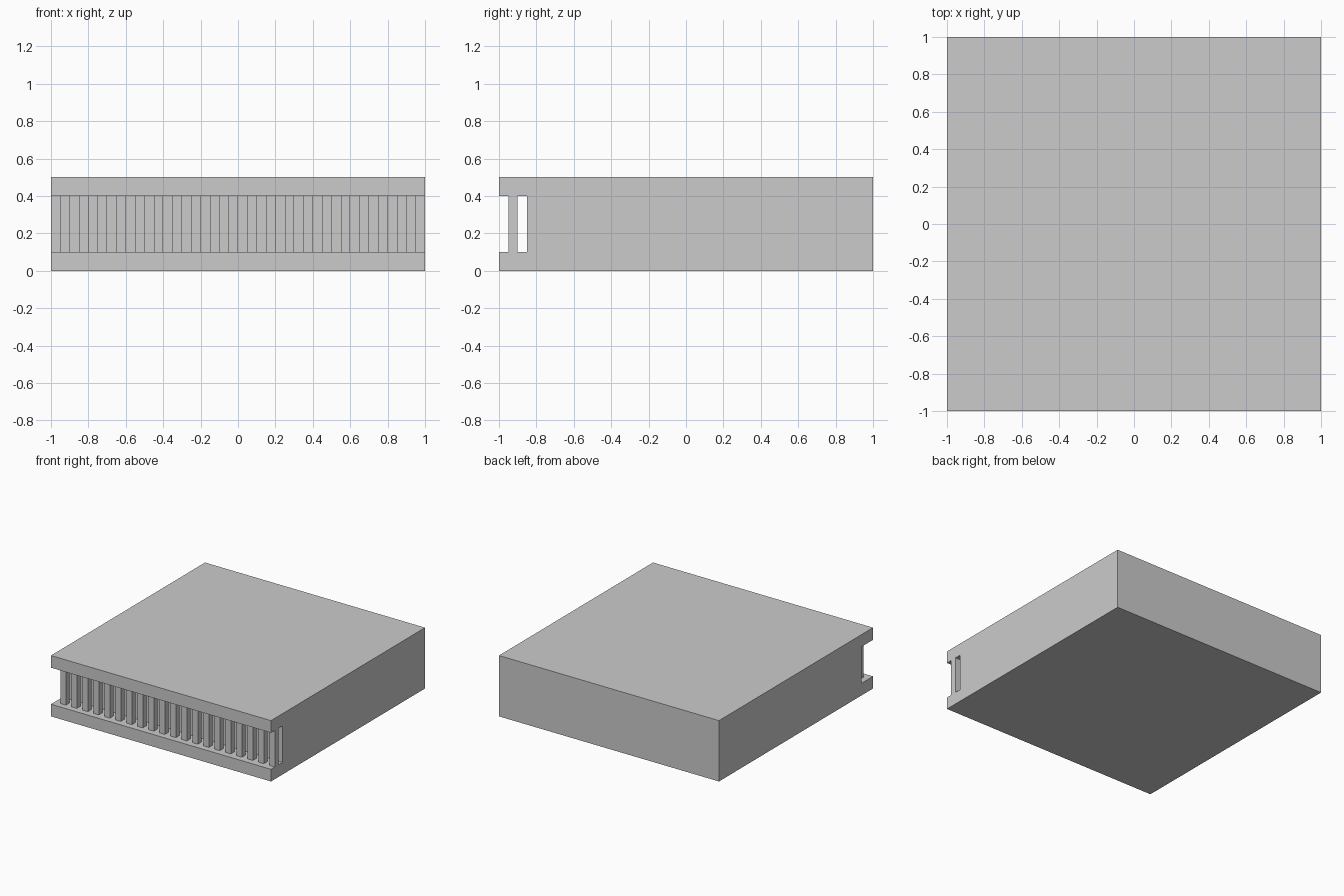
import bpy, bmesh
from mathutils import Vector

if "Cube" in bpy.data.objects:
    bpy.data.objects.remove(bpy.data.objects["Cube"])


def finish(name, bm):
    bmesh.ops.recalc_face_normals(bm, faces=bm.faces)
    mesh = bpy.data.meshes.new(name)
    bm.to_mesh(mesh)
    bm.free()
    obj = bpy.data.objects.new(name, mesh)
    bpy.context.collection.objects.link(obj)
    return obj


# Body: C-shaped side profile (y, z) extruded across the width
profile = [(-1, 0), (1, 0), (1, 0.5), (-1, 0.5),
           (-1, 0.4), (-0.85, 0.4), (-0.85, 0.1), (-1, 0.1)]
bm = bmesh.new()
side = bm.faces.new([bm.verts.new((-1, y, z)) for y, z in profile])
ext = bmesh.ops.extrude_face_region(bm, geom=[side], use_keep_orig=True)
bmesh.ops.translate(bm, vec=(2, 0, 0),
                    verts=[g for g in ext["geom"] if isinstance(g, bmesh.types.BMVert)])
body = finish("grille_block", bm)

# Front bars: 20 square posts, ends sunk slightly into the slabs
bm = bmesh.new()
for i in range(20):
    cube = bmesh.ops.create_cube(bm, size=1)
    for v in cube["verts"]:
        v.co = Vector((v.co.x * 0.05, v.co.y * 0.05, v.co.z * 0.34)) \
            + Vector((-0.925 + 0.1 * i, -0.925, 0.25))
bars = finish("front_bars", bm)
bars.hide_render = True

# Fuse the bars with the body
union = body.modifiers.new("fuse_bars", 'BOOLEAN')
union.operation = 'UNION'
union.solver = 'EXACT'
union.object = bars
bpy.context.view_layer.objects.active = body
bpy.ops.object.modifier_apply(modifier=union.name)
bpy.data.objects.remove(bars, do_unlink=True)
